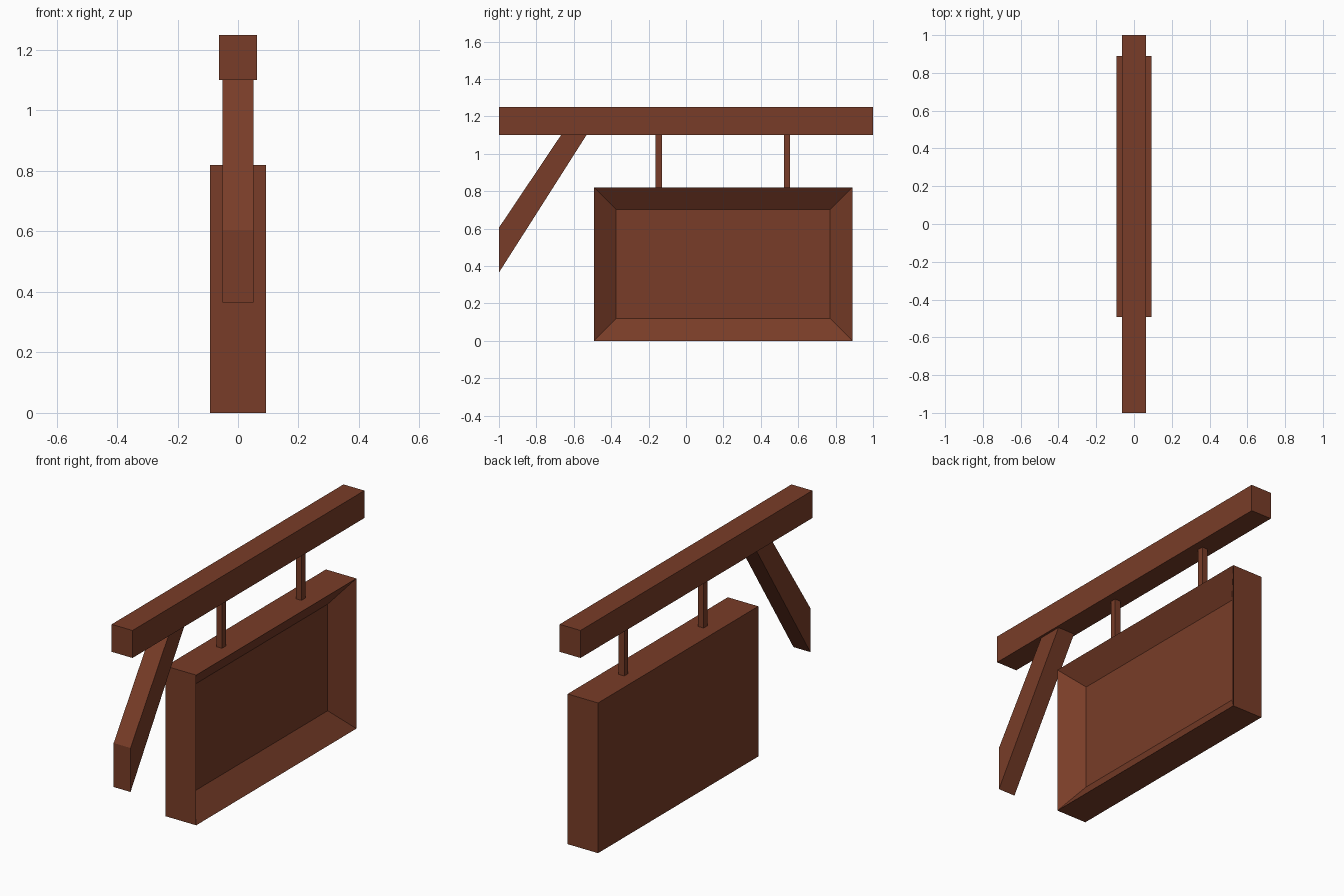
import bpy, bmesh

if "Cube" in bpy.data.objects:
    bpy.data.objects.remove(bpy.data.objects["Cube"])

wood = bpy.data.materials.new("brown_wood")
wood.diffuse_color = (0.19, 0.046, 0.021, 1)
wood.use_nodes = True
wood.node_tree.nodes["Principled BSDF"].inputs["Base Color"].default_value = wood.diffuse_color


def finish(name, bm):
    bmesh.ops.recalc_face_normals(bm, faces=bm.faces)
    mesh = bpy.data.meshes.new(name)
    bm.to_mesh(mesh)
    bm.free()
    mesh.materials.append(wood)
    obj = bpy.data.objects.new(name, mesh)
    bpy.context.collection.objects.link(obj)
    return obj


def prism(name, profile, half_width):
    """Extrude a (y, z) outline across x, centred on x = 0."""
    bm = bmesh.new()
    face = bm.faces.new([bm.verts.new((-half_width, y, z)) for y, z in profile])
    ext = bmesh.ops.extrude_face_region(bm, geom=[face], use_keep_orig=True)
    verts = [g for g in ext["geom"] if isinstance(g, bmesh.types.BMVert)]
    bmesh.ops.translate(bm, verts=verts, vec=(2 * half_width, 0, 0))
    return finish(name, bm)


def rect(y0, y1, z0, z1):
    return [(y0, z0), (y1, z0), (y1, z1), (y0, z1)]


# Top beam
prism("beam", rect(-1, 1, 1.10, 1.25), 0.063)

# Slanted brace, cut flush with the wall and the beam underside
prism("brace", [(-1, 0.365), (-0.532, 1.10), (-0.668, 1.10), (-1, 0.605)], 0.051)

# Two square hanger rods
for i, y in enumerate((-0.145, 0.54)):
    prism(f"hanger_{i + 1}", rect(y - 0.017, y + 0.017, 0.82, 1.10), 0.017)

# Sign board with a recessed panel on the +x side only
board = prism("sign_board", rect(-0.492, 0.89, 0, 0.82), 0.092)
bm = bmesh.new()
bm.from_mesh(board.data)
bm.normal_update()
front = [f for f in bm.faces if f.normal.x > 0.9]
bmesh.ops.inset_region(bm, faces=front, thickness=0.119, use_even_offset=True)
bmesh.ops.translate(bm, verts=front[0].verts, vec=(-0.09, 0, 0))
bm.to_mesh(board.data)
bm.free()
